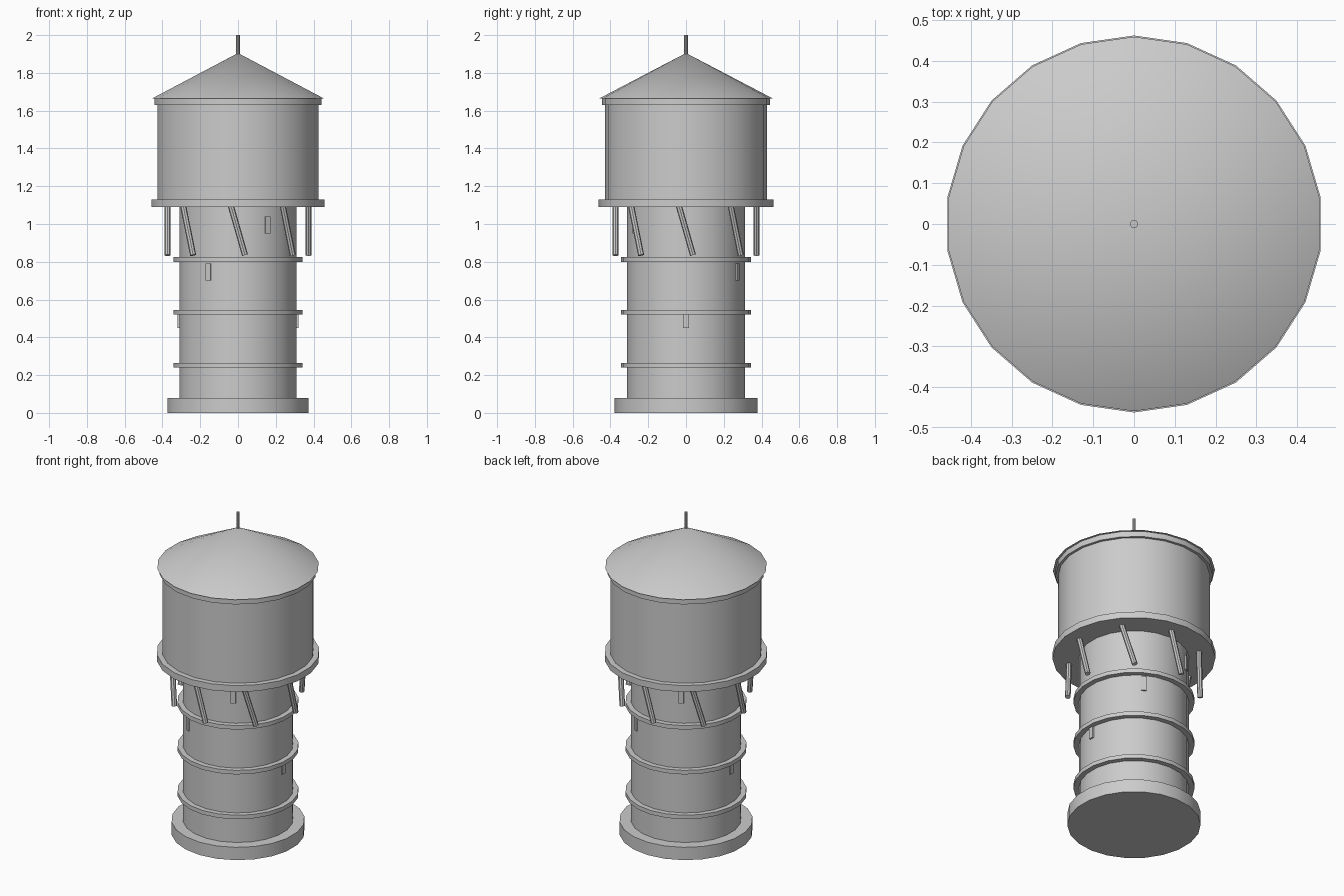
import bpy
import math
from mathutils import Matrix, Vector

SIDES = 22

cube = bpy.data.objects.get("Cube")
if cube:
    bpy.data.objects.remove(cube, do_unlink=True)

grey = bpy.data.materials.new("plain_grey")
grey.use_nodes = True
colour = (0.6, 0.6, 0.6, 1)
grey.diffuse_color = colour
grey.node_tree.nodes["Principled BSDF"].inputs["Base Color"].default_value = colour

parts = []


def finish(name):
    obj = bpy.context.object
    obj.name = name
    obj.data.materials.append(grey)
    parts.append(obj)
    return obj


def drum(name, radius, bottom, top, sides=SIDES):
    bpy.ops.mesh.primitive_cylinder_add(
        vertices=sides, radius=radius, depth=top - bottom,
        location=(0, 0, (bottom + top) / 2))
    return finish(name)


# Tower shaft, footing and hoops
drum("footing", 0.378, 0, 0.08)
drum("tower_shaft", 0.313, 0.04, 1.1)
for i in range(3):
    z = 0.24 + 0.28 * i
    drum(f"tower_hoop_{i + 1}", 0.344, z, z + 0.025)

# Tank with its deck and top rim
drum("tank_deck", 0.462, 1.09, 1.13)
drum("tank", 0.43, 1.12, 1.66)
drum("tank_rim", 0.446, 1.63, 1.664)

# Conical roof and finial rod
bpy.ops.mesh.primitive_cone_add(vertices=SIDES, radius1=0.459, radius2=0,
                                depth=0.24, location=(0, 0, 1.785))
finish("roof")
drum("roof_rod", 0.01, 1.86, 2.0, 10)

# Slanted struts under the deck, leaning around the tower
for i in range(8):
    a = i * math.pi / 4
    out = Vector((math.cos(a), math.sin(a), 0))
    along = Vector((-math.sin(a), math.cos(a), 0))
    top = out * 0.373 - along * 0.039 + Vector((0, 0, 1.1))
    foot = out * 0.373 + along * 0.037 + Vector((0, 0, 0.835))
    axis = top - foot
    bpy.ops.mesh.primitive_cylinder_add(vertices=8, radius=0.016, depth=axis.length)
    strut = finish(f"strut_{i + 1}")
    turn = axis.to_track_quat("Z", "Y").to_matrix().to_4x4()
    strut.data.transform(Matrix.Translation((top + foot) / 2) @ turn)

# Narrow windows, in opposite pairs climbing around the shaft
for level in range(3):
    for side in range(2):
        a = math.radians(60 * level + 180 * side)
        z = 0.495 + 0.25 * level
        bpy.ops.mesh.primitive_cube_add(
            size=1, location=(0.307 * math.cos(a), 0.307 * math.sin(a), z),
            rotation=(0, 0, a))
        window = finish(f"window_{level * 2 + side + 1}")
        window.scale = (0.025, 0.03, 0.09)

# Smooth the round sides, keep the rims sharp
bpy.ops.object.select_all(action="DESELECT")
for obj in parts:
    obj.select_set(True)
bpy.context.view_layer.objects.active = parts[0]
bpy.ops.object.shade_smooth_by_angle(angle=math.radians(30))
